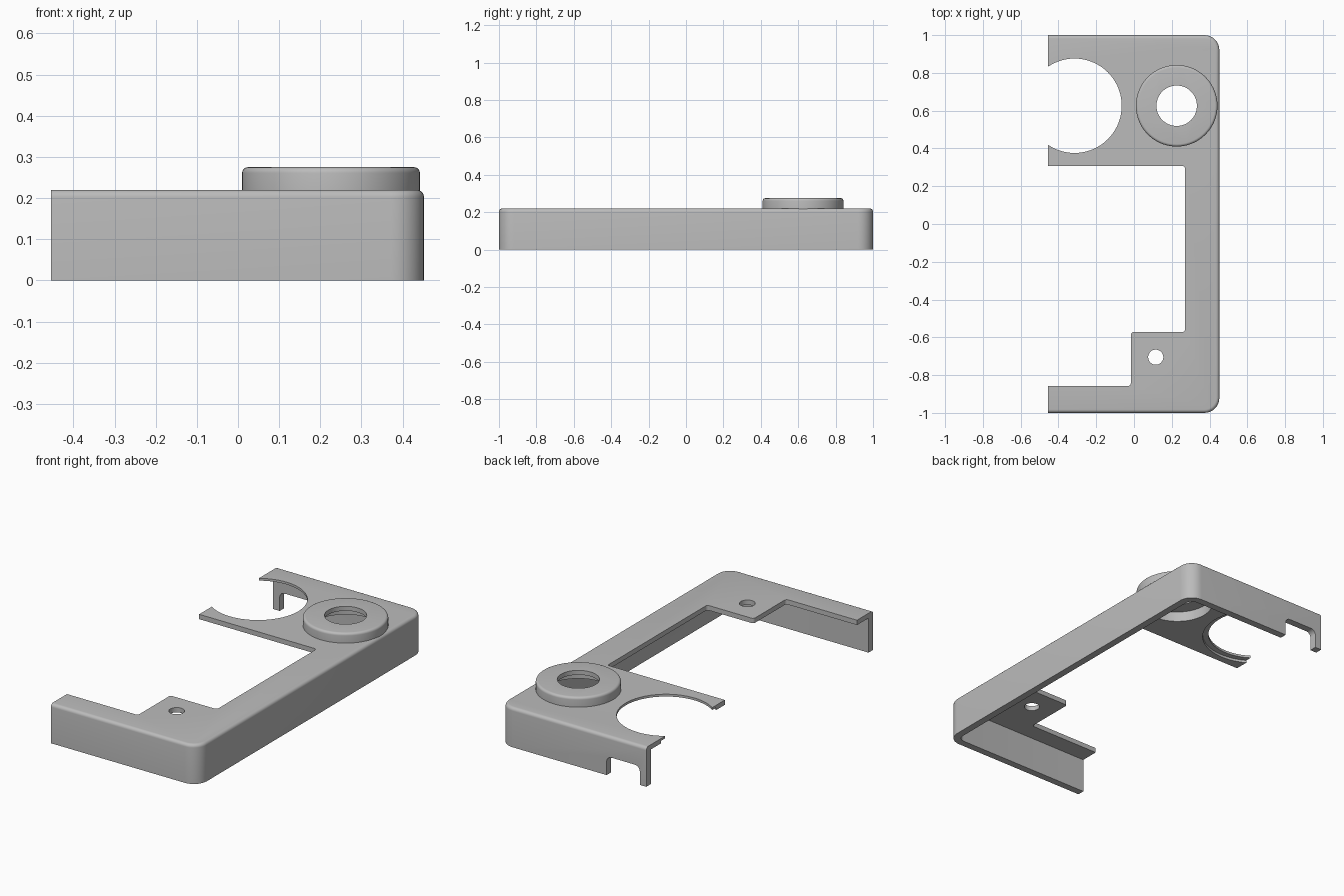
import bpy, bmesh
from math import pi
from mathutils import Matrix, Vector

cube = bpy.data.objects.get("Cube")
if cube:
    bpy.data.objects.remove(cube)

# Single grey material
grey = bpy.data.materials.new("plain grey")
grey.use_nodes = True
grey.diffuse_color = (0.5, 0.5, 0.5, 1)
grey.node_tree.nodes["Principled BSDF"].inputs["Base Color"].default_value = (0.5, 0.5, 0.5, 1)

TOP, FLOOR = 0.22, 0.193      # upper and lower faces of the plate
END = -0.455                  # open end of the frame


def finish(bm, name):
    bmesh.ops.recalc_face_normals(bm, faces=bm.faces)
    mesh = bpy.data.meshes.new(name)
    bm.to_mesh(mesh)
    bm.free()
    mesh.materials.append(grey)
    obj = bpy.data.objects.new(name, mesh)
    bpy.context.collection.objects.link(obj)
    return obj


def bevel(bm, edges, radius, segments):
    bmesh.ops.bevel(bm, geom=edges, offset=radius, offset_type='OFFSET',
                    segments=segments, profile=0.5, affect='EDGES')


def prism(name, points, z0, z1, corner=0.0, top=0.0, turn=None):
    """Extrude an outline, rounding its upright corners and its top rim."""
    bm = bmesh.new()
    face = bm.faces.new([bm.verts.new((x, y, z0)) for x, y in points])
    grown = bmesh.ops.extrude_face_region(bm, geom=[face])["geom"]
    verts = [g for g in grown if isinstance(g, bmesh.types.BMVert)]
    bmesh.ops.translate(bm, verts=verts, vec=(0, 0, z1 - z0))
    if corner:
        bevel(bm, [e for e in bm.edges
                   if abs(e.verts[0].co.z - e.verts[1].co.z) > 1e-4], corner, 8)
    if top:
        bevel(bm, [e for e in bm.edges
                   if all(abs(v.co.z - z1) < 1e-4 for v in e.verts)], top, 5)
    if turn:
        bmesh.ops.transform(bm, matrix=turn, verts=bm.verts)
    return finish(bm, name)


def rect(x0, x1, y0, y1):
    return [(x0, y0), (x1, y0), (x1, y1), (x0, y1)]


def disc(name, x, y, r, z0, z1, top=0.0, turn=None):
    bm = bmesh.new()
    bmesh.ops.create_cone(bm, cap_ends=True, segments=72, radius1=r, radius2=r,
                          depth=z1 - z0,
                          matrix=Matrix.Translation((x, y, (z0 + z1) / 2)))
    if top:
        bevel(bm, [e for e in bm.edges
                   if all(abs(v.co.z - z1) < 1e-4 for v in e.verts)], top, 5)
    if turn:
        bmesh.ops.transform(bm, matrix=turn, verts=bm.verts)
    return finish(bm, name)


def combine(target, tool, operation='DIFFERENCE'):
    tool.hide_render = True
    mod = target.modifiers.new("combine", 'BOOLEAN')
    mod.operation, mod.object, mod.solver = operation, tool, 'EXACT'
    bpy.context.view_layer.objects.active = target
    bpy.ops.object.modifier_apply(modifier=mod.name)
    bpy.data.objects.remove(tool)


# Rounded block hollowed from below, then the raised round boss
frame = prism("bracket_frame", rect(-0.7, 0.452, -1, 1), 0, TOP, 0.08, 0.018)
combine(frame, prism("cavity", rect(-0.9, 0.412, -0.96, 0.96), -0.1, FLOOR, 0.04))
BX, BY = 0.226, 0.626
combine(frame, disc("boss", BX, BY, 0.216, 0.197, 0.275, 0.014), 'UNION')
combine(frame, disc("boss_bore", BX, BY, 0.185, 0.1, 0.25))
combine(frame, disc("boss_hole", BX, BY, 0.107, 0.1, 0.4))

# Stepped window between the two arms
window = [(-0.8, -0.858), (-0.017, -0.858), (-0.017, -0.572),
          (0.27, -0.572), (0.27, 0.307), (-0.8, 0.307)]
combine(frame, prism("window", window, 0.1, 0.4, 0.015))

# Large round opening with a thin lip, and the small screw hole
combine(frame, disc("opening", -0.315, 0.626, 0.25, 0.1, 0.4))
combine(frame, disc("opening_step", -0.315, 0.626, 0.28, 0.1, 0.207))
combine(frame, disc("screw_hole", 0.115, -0.705, 0.04, 0.1, 0.4))

# Rounded notch in the back wall, leaving a narrow leg
upright = Matrix.Rotation(pi / 2, 4, 'X')
combine(frame, prism("notch", rect(END + 0.04, -0.21, -0.2, 0.105),
                     -1.1, -0.9, 0.03, 0, upright))

# Shallow dimple inside the long wall
sideways = Matrix.Translation((0.41, -0.2, 0.14)) @ Matrix.Rotation(pi / 2, 4, 'Y')
combine(frame, disc("dimple", 0, 0, 0.04, -0.02, 0.02, 0, sideways))

# Straight cut at the open end
combine(frame, prism("end_cut", rect(-1, END, -1.2, 1.2), -0.2, 0.5))

bpy.ops.object.select_all(action='DESELECT')
frame.select_set(True)
bpy.context.view_layer.objects.active = frame
bpy.ops.object.shade_smooth_by_angle(angle=0.5)
